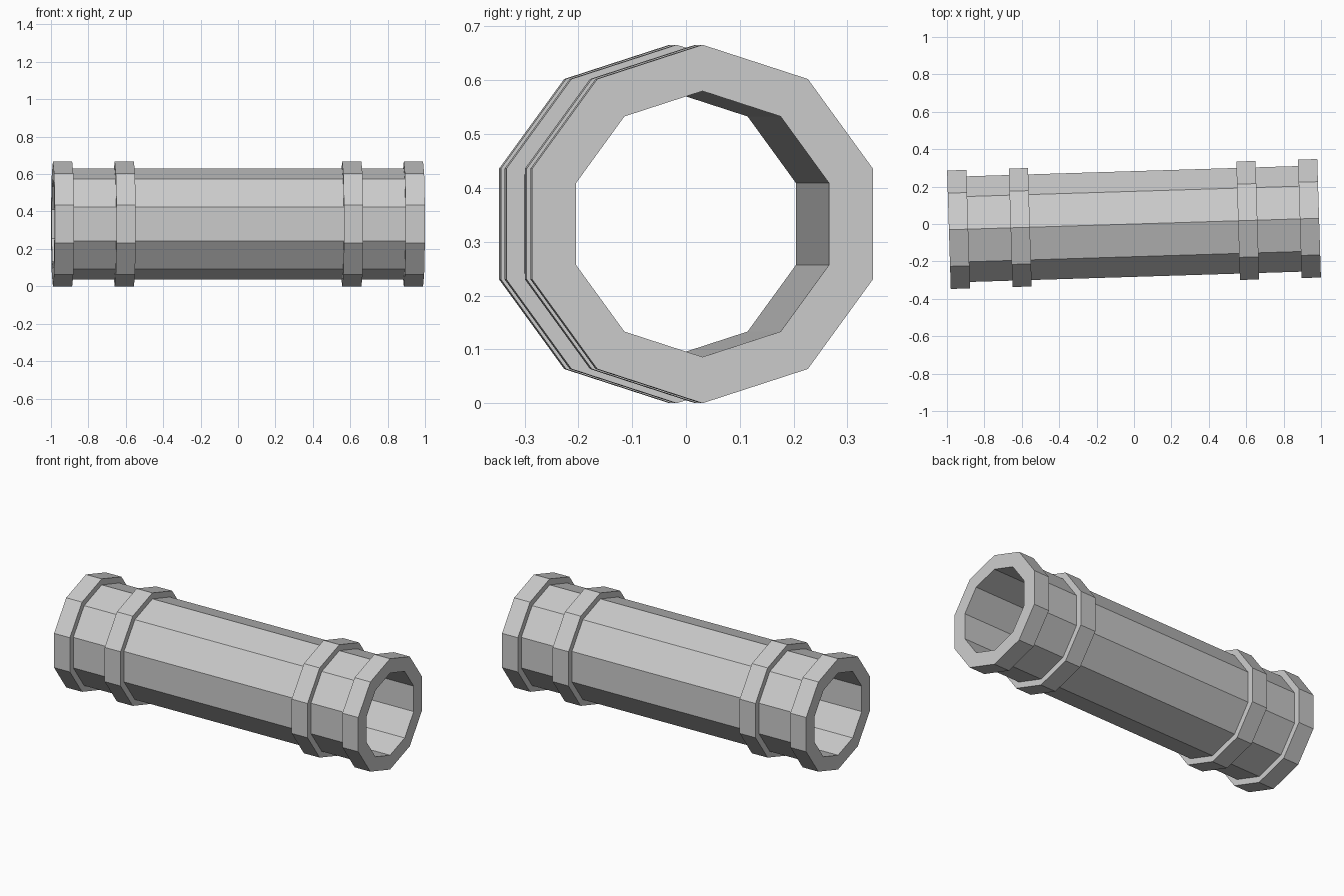
import bpy, bmesh, math
from mathutils import Matrix

cube = bpy.data.objects.get("Cube")
if cube:
    bpy.data.objects.remove(cube, do_unlink=True)

SIDES = 10
HALF = 0.99            # half length along the axis
BORE, PIPE, BAND = 0.247, 0.297, 0.333
TILT = 0.031           # slight turn about z

grey = bpy.data.materials.new("plain grey")
grey.use_nodes = True
colour = (0.6, 0.6, 0.6, 1)
grey.diffuse_color = colour
grey.node_tree.nodes["Principled BSDF"].inputs["Base Color"].default_value = colour

# Half outline (axis position, radius), mirrored to the other end
half = [(-HALF, BAND), (-0.887, BAND), (-0.887, PIPE),
        (-0.66, PIPE), (-0.66, BAND), (-0.557, BAND), (-0.557, PIPE)]
outline = half + [(-x, r) for x, r in reversed(half)]
outline += [(HALF, BORE), (-HALF, BORE)]

# Hollow banded pipe: closed outline turned around the x axis
bm = bmesh.new()
rings = []
for x, r in outline:
    angles = [math.pi / 2 + math.tau * i / SIDES for i in range(SIDES)]
    rings.append([bm.verts.new((x, r * math.cos(a), r * math.sin(a))) for a in angles])
for k, ring in enumerate(rings):
    after = rings[(k + 1) % len(rings)]
    for i in range(SIDES):
        j = (i + 1) % SIDES
        bm.faces.new((ring[i], ring[j], after[j], after[i]))
bmesh.ops.recalc_face_normals(bm, faces=bm.faces)
bm.transform(Matrix.Translation((0, 0, BAND)) @ Matrix.Rotation(TILT, 4, "Z"))

mesh = bpy.data.meshes.new("banded_pipe")
bm.to_mesh(mesh)
bm.free()
mesh.materials.append(grey)
pipe = bpy.data.objects.new("banded_pipe", mesh)
bpy.context.collection.objects.link(pipe)
